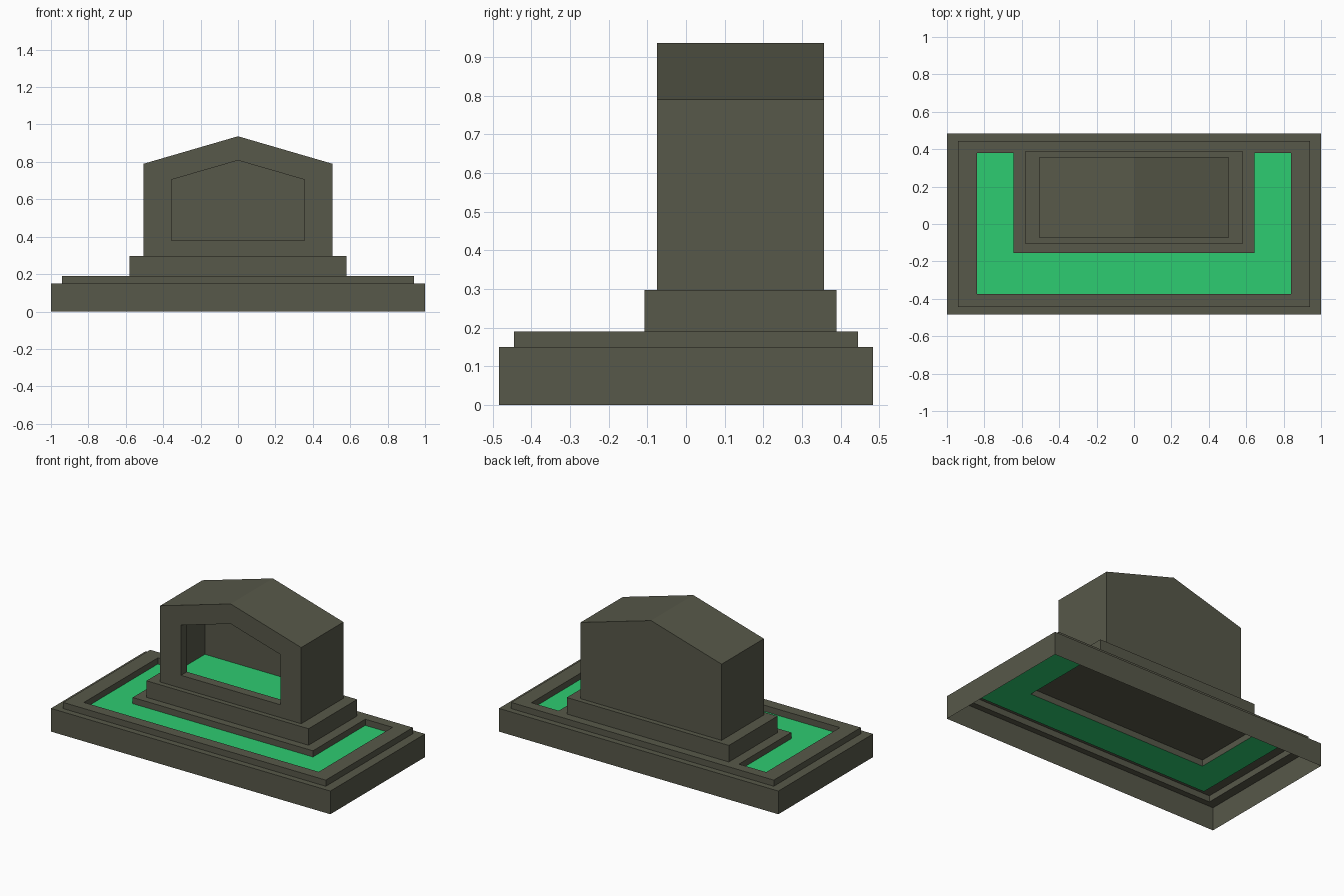
import bpy
import bmesh

if "Cube" in bpy.data.objects:
    bpy.data.objects.remove(bpy.data.objects["Cube"])


def material(name, rgb):
    m = bpy.data.materials.new(name)
    m.use_nodes = True
    colour = (*rgb, 1)
    m.diffuse_color = colour
    m.node_tree.nodes["Principled BSDF"].inputs["Base Color"].default_value = colour
    return m


MATERIALS = [material("olive stone", (0.096, 0.098, 0.067)),
             material("bright green", (0.027, 0.604, 0.165))]


def finish(name, bm):
    bmesh.ops.remove_doubles(bm, verts=bm.verts, dist=0.0005)
    bmesh.ops.dissolve_limit(bm, angle_limit=0.01, verts=bm.verts,
                             edges=bm.edges, delimit={'MATERIAL'})
    bmesh.ops.recalc_face_normals(bm, faces=bm.faces)
    mesh = bpy.data.meshes.new(name)
    bm.to_mesh(mesh)
    bm.free()
    for m in MATERIALS:
        mesh.materials.append(m)
    obj = bpy.data.objects.new(name, mesh)
    bpy.context.collection.objects.link(obj)
    return obj


def loft(bm, loops):
    """Join successive loops of equal length with quads."""
    rings = [[bm.verts.new(p) for p in loop] for loop in loops]
    for a, b in zip(rings, rings[1:]):
        for i in range(len(a)):
            j = (i + 1) % len(a)
            bm.faces.new((a[i], a[j], b[j], b[i]))
    return rings


def rect(x, y0, y1, z):
    return [(-x, y0, z), (x, y0, z), (x, y1, z), (-x, y1, z)]


def gable(x, y, floor, eave, ridge):
    return [(-x, y, floor), (x, y, floor), (x, y, eave), (0, y, ridge), (-x, y, eave)]


# Stepped plinth, hollow underneath
LOW, TOP = 0.15, 0.19
bm = bmesh.new()
loft(bm, [rect(1, -0.484, 0.484, 0), rect(1, -0.484, 0.484, LOW),
          rect(0.94, -0.445, 0.445, LOW), rect(0.94, -0.445, 0.445, TOP)])

# Plinth deck with a U-shaped sunken green channel
xs = [-0.94, -0.84, -0.645, 0.645, 0.84, 0.94]
ys = [-0.445, -0.375, -0.155, 0.38, 0.445]


def sunken(i, j):
    return (j == 1 and 1 <= i <= 3) or (j == 2 and i in (1, 3))


def quad(points):
    return bm.faces.new([bm.verts.new(p) for p in points])


for i in range(len(xs) - 1):
    for j in range(len(ys) - 1):
        x0, x1, y0, y1 = xs[i], xs[i + 1], ys[j], ys[j + 1]
        low = sunken(i, j)
        z = LOW if low else TOP
        face = quad([(x0, y0, z), (x1, y0, z), (x1, y1, z), (x0, y1, z)])
        face.material_index = int(low)
        if not low:
            continue
        sides = [(-1, 0, (x0, y0), (x0, y1)), (1, 0, (x1, y0), (x1, y1)),
                 (0, -1, (x0, y0), (x1, y0)), (0, 1, (x0, y1), (x1, y1))]
        for di, dj, a, b in sides:
            if not sunken(i + di, j + dj):
                quad([(*a, LOW), (*b, LOW), (*b, TOP), (*a, TOP)])
finish("plinth", bm)

# Pedestal under the house
bm = bmesh.new()
rings = loft(bm, [rect(0.58, -0.107, 0.39, TOP), rect(0.58, -0.107, 0.39, 0.297)])
bm.faces.new(rings[-1])
finish("pedestal", bm)

# Gabled house: outer shell, front opening and hollow room in one loft
bm = bmesh.new()
FRONT, BACK, WALL = -0.075, 0.357, 0.06
opening = (0.355, 0.38, 0.705, 0.808)
room = (0.505 - WALL, 0.35, 0.728, 0.872)


def section(shape, y):
    return gable(shape[0], y, *shape[1:])


outer = (0.505, 0.297, 0.79, 0.937)
rings = loft(bm, [section(outer, BACK), section(outer, FRONT),
                  section(opening, FRONT), section(opening, FRONT + WALL),
                  section(room, FRONT + WALL), section(room, BACK - WALL)])
bm.faces.new(rings[0])
bm.faces.new(rings[-1])
# Green floor of the room
for f in bm.faces:
    if all(abs(v.co.z - room[1]) < 0.001 for v in f.verts):
        f.material_index = 1
finish("house", bm)
